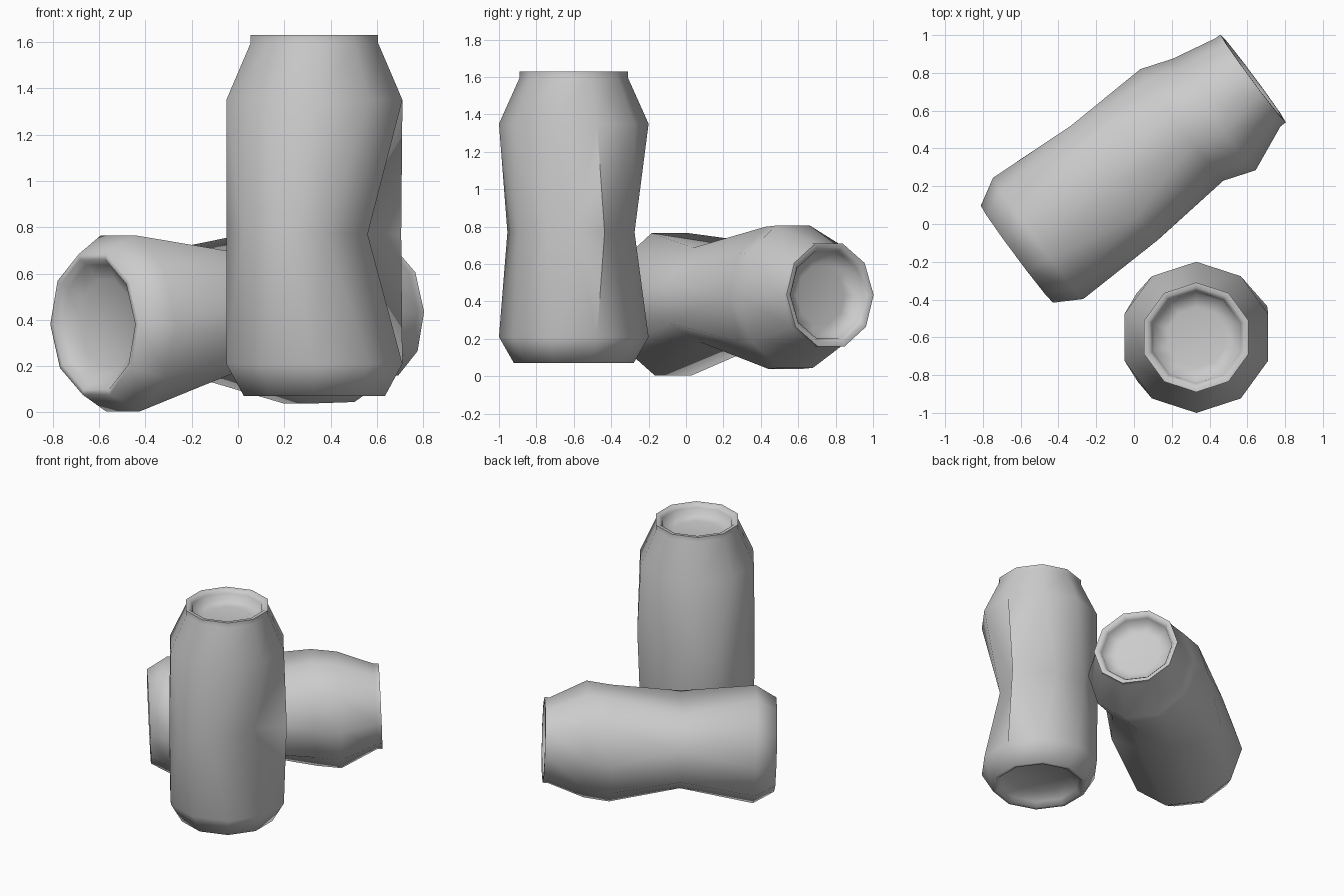
import bpy, bmesh, math
from mathutils import Matrix, Vector

if "Cube" in bpy.data.objects:
    bpy.data.objects.remove(bpy.data.objects["Cube"])

N = 10
STEP = 2 * math.pi / N

# profile as (radius, height)
BASE = [(0.20, 0.07), (0.27, 0.03), (0.295, 0.0), (0.32, 0.0), (0.40, 0.14)]
NECK = [(0.29, 1.525), (0.29, 1.56), (0.265, 1.56), (0.245, 1.535),
        (0.235, 1.49), (0.16, 1.475)]


def ring(r, z, phase, ry=None, dx=0.0):
    ry = r if ry is None else ry
    return [(dx + r * math.cos(phase + i * STEP),
             ry * math.sin(phase + i * STEP), z) for i in range(N)]


def can(name, phase, dent, dent_z, shoulder, matrix):
    """Closed ten-sided can; the dent ring is turned half a step."""
    bm = bmesh.new()
    rows = [ring(r, z, phase) for r, z in BASE]
    d = len(rows)
    rows.append([(x, y, dent_z) for x, y in dent])
    rows += shoulder
    rows += [ring(r, z, phase) for r, z in NECK]
    rows = [[bm.verts.new(p) for p in row] for row in rows]
    for k in range(len(rows) - 1):
        a, b = rows[k], rows[k + 1]
        for i in range(N):
            j = (i + 1) % N
            if k == d - 1:      # into the dent
                bm.faces.new((a[i], a[j], b[i]))
                bm.faces.new((a[j], b[j], b[i]))
            elif k == d:        # out of the dent
                bm.faces.new((a[i], b[j], b[i]))
                bm.faces.new((a[i], a[j], b[j]))
            else:
                bm.faces.new((a[i], a[j], b[j], b[i]))
    # fix the pairing above the dent: dent point i sits between i and i + 1
    upper = [f for f in bm.faces if any(v in rows[d] for v in f.verts)
             and any(v in rows[d + 1] for v in f.verts)]
    bmesh.ops.delete(bm, geom=upper, context='FACES_ONLY')
    a, b = rows[d], rows[d + 1]
    for i in range(N):
        j = (i + 1) % N
        bm.faces.new((a[i], b[j], b[i]))
        bm.faces.new((a[i], a[j], b[j]))
    bm.faces.new(rows[0])
    bm.faces.new(rows[-1])
    bmesh.ops.recalc_face_normals(bm, faces=bm.faces)
    mesh = bpy.data.meshes.new(name)
    bm.to_mesh(mesh)
    bm.free()
    ob = bpy.data.objects.new(name, mesh)
    ob.matrix_world = matrix
    bpy.context.collection.objects.link(ob)
    bpy.ops.object.select_all(action='DESELECT')
    ob.select_set(True)
    bpy.context.view_layer.objects.active = ob
    bpy.ops.object.shade_smooth_by_angle(angle=math.radians(75))


# standing can, dented on its front right side
dent = [(.375, .165), (.125, .325), (-.12, .32), (-.315, .235), (-.38, 0),
        (-.31, -.235), (-.13, -.355), (.05, -.30), (.23, -.14), (.22, 0)]
p = STEP / 2
can("standing_can", p, dent, 0.70, [ring(0.40, 1.28, p)],
    Matrix.Translation((0.33, -0.6, 0.07)))

# lying can, squashed in the middle and buckled at the shoulder
# (local x = sideways, local y = down, local z = along the can)
dent = [(.385, .12), (.19, .22), (0, .245), (-.21, .24), (-.375, .12),
        (-.375, -.12), (-.235, -.31), (0, -.30), (.22, -.285), (.385, -.11)]
shoulder = [ring(0.368, 1.11, 0, 0.40, -0.028), ring(0.368, 1.28, 0, 0.40, 0.03)]
start, end = Vector((-0.62, -0.16, 0.38)), Vector((0.63, 0.77, 0.435))
axis = (end - start).normalized()
side = axis.cross(Vector((0, 0, 1))).normalized()
down = axis.cross(side)
m = Matrix((side, down, axis)).transposed().to_4x4()
can("lying_can", 0, dent, 0.64, shoulder, Matrix.Translation(start) @ m)
